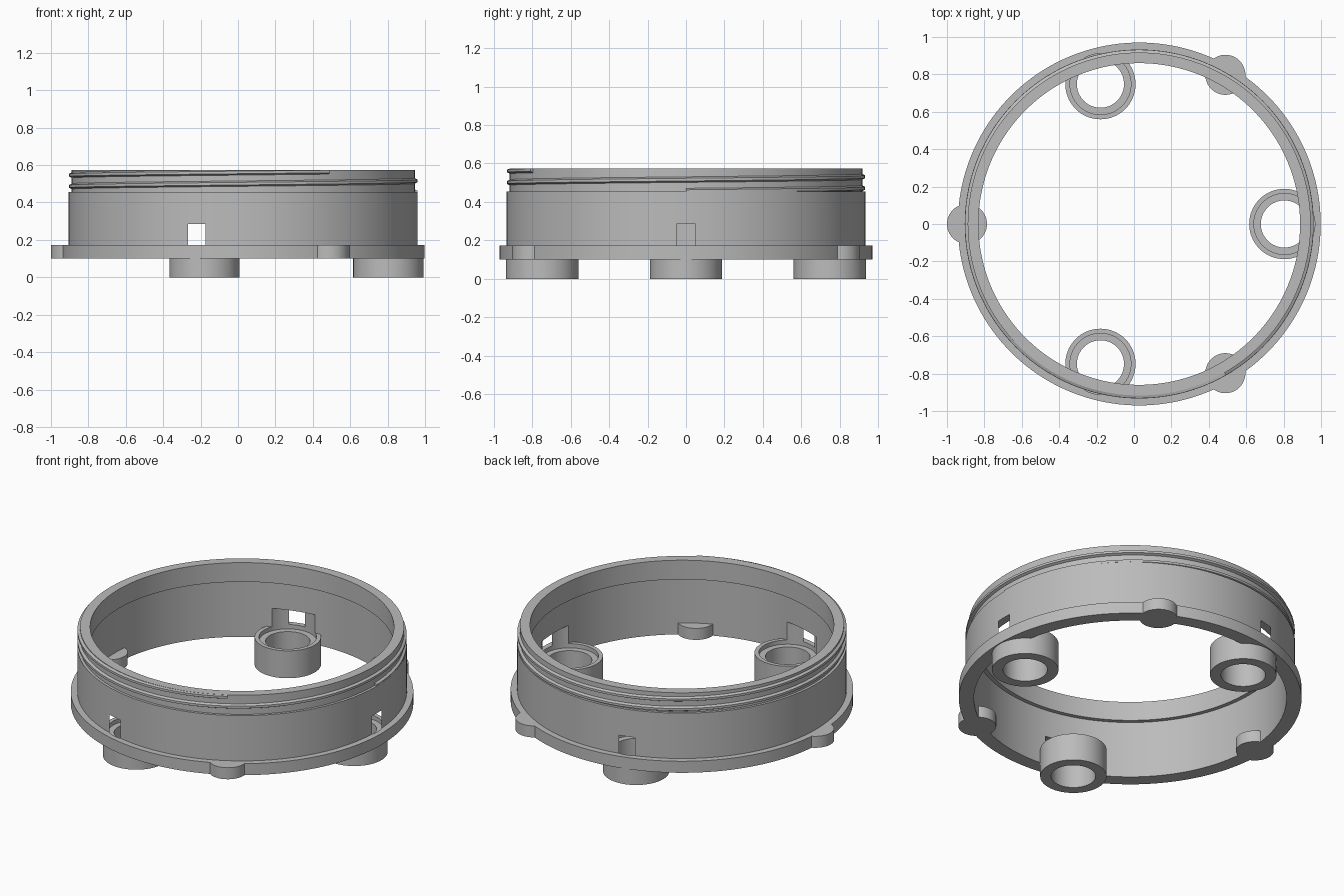
import bpy, bmesh, math
from mathutils import Matrix

CX = 0.028            # ring axis offset along x
SEG = 160

if "Cube" in bpy.data.objects:
    bpy.data.objects.remove(bpy.data.objects["Cube"], do_unlink=True)

grey = bpy.data.materials.new("grey plastic")
grey.use_nodes = True
colour = (0.5, 0.5, 0.5, 1)
grey.diffuse_color = colour
grey.node_tree.nodes["Principled BSDF"].inputs["Base Color"].default_value = colour


def make_object(name, bm):
    bmesh.ops.recalc_face_normals(bm, faces=bm.faces)
    mesh = bpy.data.meshes.new(name)
    bm.to_mesh(mesh)
    bm.free()
    mesh.materials.append(grey)
    ob = bpy.data.objects.new(name, mesh)
    bpy.context.collection.objects.link(ob)
    return ob


def lathe(name, profile):
    """Closed ring swept from (radius, z) points."""
    bm = bmesh.new()
    rings = []
    for i in range(SEG):
        a = math.tau * i / SEG
        rings.append([bm.verts.new((CX + r * math.cos(a), r * math.sin(a), z)) for r, z in profile])
    n = len(profile)
    for i in range(SEG):
        a, b = rings[i], rings[(i + 1) % SEG]
        for k in range(n):
            bm.faces.new((a[k], b[k], b[(k + 1) % n], a[(k + 1) % n]))
    return make_object(name, bm)


def cylinders(name, angles, dist, radius, z0, z1, seg=64):
    """Equal upright cylinders placed around the ring axis."""
    bm = bmesh.new()
    for deg in angles:
        a = math.radians(deg)
        place = Matrix.Translation((CX + dist * math.cos(a), dist * math.sin(a), (z0 + z1) / 2))
        bmesh.ops.create_cone(bm, cap_ends=True, segments=seg, radius1=radius,
                              radius2=radius, depth=z1 - z0, matrix=place)
    return make_object(name, bm)


def boolean(target, other, operation):
    bpy.context.view_layer.objects.active = target
    mod = target.modifiers.new(operation, "BOOLEAN")
    mod.operation, mod.object, mod.solver = operation, other, "EXACT"
    bpy.ops.object.modifier_apply(modifier=mod.name)
    bpy.data.objects.remove(other, do_unlink=True)


# Ring body: flange, wall and thinner threaded neck
ring = lathe("ring_body", [
    (0.885, 0.10), (0.97, 0.10), (0.97, 0.172), (0.933, 0.172), (0.933, 0.455),
    (0.917, 0.455), (0.917, 0.575), (0.86, 0.575), (0.86, 0.455), (0.885, 0.455)])

# Round lugs on the flange and screw bosses below it
boss_angles = (0, 105.5, -105.5)
boolean(ring, cylinders("flange_lugs", (60, 180, -60), 0.921, 0.107, 0.10, 0.172), "UNION")
boolean(ring, cylinders("screw_bosses", boss_angles, 0.776, 0.188, 0.0, 0.171), "UNION")

# Boss holes, and pockets that break through the wall as small windows
boolean(ring, cylinders("boss_holes", boss_angles, 0.776, 0.126, -0.1, 0.2), "DIFFERENCE")
boolean(ring, cylinders("boss_pockets", boss_angles, 0.776, 0.163, 0.145, 0.285), "DIFFERENCE")

# Helical thread ridge around the neck
bm = bmesh.new()
steps, turns, pitch = 264, 1.833, 0.06
section = [(0.912, -0.017), (0.932, -0.007), (0.932, 0.007), (0.912, 0.017)]
prev = None
for i in range(steps + 1):
    t = turns * i / steps
    a = math.tau * t
    cur = [bm.verts.new((CX + r * math.cos(a), r * math.sin(a), min(0.456 + pitch * t + dz, 0.575)))
           for r, dz in section]
    if prev:
        for k in range(4):
            bm.faces.new((prev[k], cur[k], cur[(k + 1) % 4], prev[(k + 1) % 4]))
    else:
        bm.faces.new(cur)
    prev = cur
bm.faces.new(prev)
thread = make_object("thread_ridge", bm)

# Smooth curved walls, keep crisp edges
bpy.ops.object.select_all(action="DESELECT")
for ob in (ring, thread):
    ob.select_set(True)
bpy.context.view_layer.objects.active = ring
bpy.ops.object.shade_smooth_by_angle(angle=math.radians(25))
